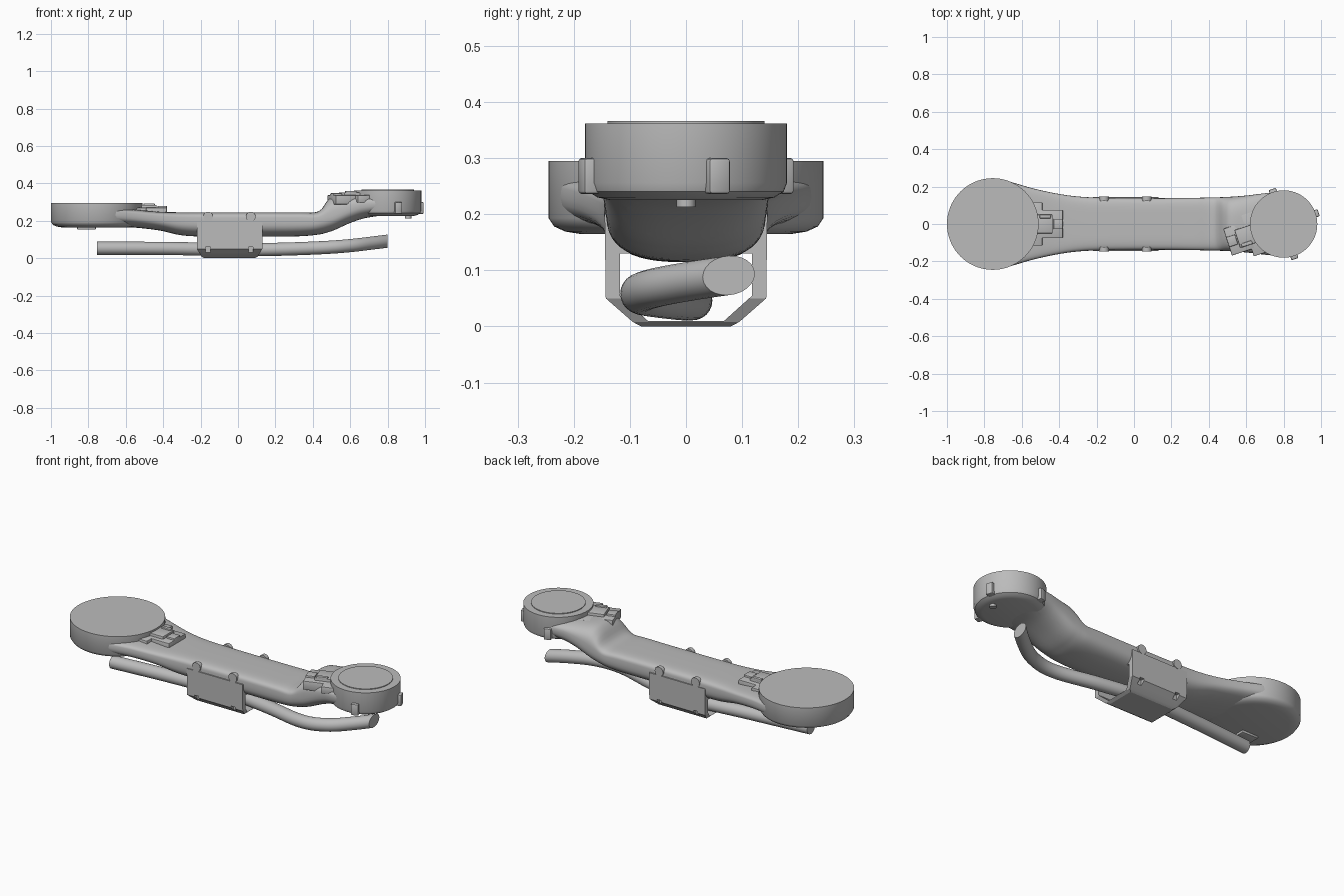
import bpy, bmesh, math
from mathutils import Matrix, Vector

if "Cube" in bpy.data.objects:
    bpy.data.objects.remove(bpy.data.objects["Cube"], do_unlink=True)

GREY = (0.5, 0.5, 0.5, 1)
grey = bpy.data.materials.new("light grey")
grey.use_nodes = True
grey.diffuse_color = GREY
grey.node_tree.nodes["Principled BSDF"].inputs["Base Color"].default_value = GREY


def finish(name, bm, angle=35):
    """Turn a bmesh into a named grey object, smooth below the given angle."""
    bmesh.ops.recalc_face_normals(bm, faces=bm.faces)
    mesh = bpy.data.meshes.new(name)
    bm.to_mesh(mesh)
    bm.free()
    mesh.materials.append(grey)
    obj = bpy.data.objects.new(name, mesh)
    bpy.context.collection.objects.link(obj)
    bpy.ops.object.select_all(action='DESELECT')
    obj.select_set(True)
    bpy.context.view_layer.objects.active = obj
    bpy.ops.object.shade_smooth_by_angle(angle=math.radians(angle))
    return obj


def skin(rings):
    """Bridge rings of points into a capped solid."""
    bm = bmesh.new()
    loops = [[bm.verts.new(p) for p in ring] for ring in rings]
    n = len(loops[0])
    for a, b in zip(loops, loops[1:]):
        for i in range(n):
            j = (i + 1) % n
            bm.faces.new((a[i], a[j], b[j], b[i]))
    bm.faces.new(loops[0])
    bm.faces.new(loops[-1])
    return bm


def drum(name, x, profile, sides=72):
    circle = [(math.cos(2 * math.pi * i / sides), math.sin(2 * math.pi * i / sides))
              for i in range(sides)]
    return finish(name, skin([[(x + r * c, r * s, z) for c, s in circle] for r, z in profile]))


def box(name, size, place, bevel=0.0):
    bm = bmesh.new()
    bmesh.ops.create_cube(bm, size=1, matrix=Matrix.Diagonal((*size, 1)))
    if bevel:
        bmesh.ops.bevel(bm, geom=bm.edges[:], offset=bevel, segments=2, affect='EDGES', profile=0.5)
    bm.transform(place)
    return finish(name, bm)


def rod(name, radius, depth, place, sides=24):
    bm = bmesh.new()
    bmesh.ops.create_cone(bm, cap_ends=True, segments=sides, radius1=radius, radius2=radius, depth=depth)
    bm.transform(place)
    return finish(name, bm)


def cut(obj, cutter):
    mod = obj.modifiers.new("cut", 'BOOLEAN')
    mod.operation = 'DIFFERENCE'
    mod.solver = 'EXACT'
    mod.object = cutter
    bpy.ops.object.select_all(action='DESELECT')
    obj.select_set(True)
    bpy.context.view_layer.objects.active = obj
    bpy.ops.object.modifier_apply(modifier=mod.name)
    bpy.data.objects.remove(cutter, do_unlink=True)
    bpy.ops.object.shade_smooth_by_angle(angle=math.radians(35))


def smooth_path(points, steps):
    """Catmull-Rom interpolation through points of any dimension."""
    pts = [points[0]] + points + [points[-1]]
    out = []
    for a, b, c, d in zip(pts, pts[1:], pts[2:], pts[3:]):
        for k in range(steps):
            t = k / steps
            out.append([0.5 * (2 * q + (r - p) * t + (2 * p - 5 * q + 4 * r - s) * t ** 2
                               + (3 * q - p - 3 * r + s) * t ** 3)
                        for p, q, r, s in zip(a, b, c, d)])
    return out + [list(points[-1])]


# Arm body: x, half width, top, bottom, squareness of the top
STATIONS = [(-0.74, 0.236, 0.275, 0.168, 5), (-0.66, 0.225, 0.27, 0.168, 5),
            (-0.55, 0.193, 0.26, 0.163, 5), (-0.42, 0.164, 0.248, 0.148, 5),
            (-0.3, 0.147, 0.245, 0.122, 5), (-0.15, 0.14, 0.245, 0.115, 5),
            (0.15, 0.138, 0.245, 0.115, 5), (0.33, 0.14, 0.245, 0.117, 5),
            (0.43, 0.142, 0.25, 0.126, 4), (0.48, 0.144, 0.31, 0.138, 3),
            (0.52, 0.146, 0.335, 0.152, 3), (0.6, 0.152, 0.337, 0.188, 3),
            (0.68, 0.162, 0.337, 0.214, 3), (0.78, 0.172, 0.337, 0.229, 3)]


def section(x, w, top, low, power, sides=48):
    mid = low + 0.6 * min(top - low, 0.13)
    ring = []
    for i in range(sides):
        a = 2 * math.pi * i / sides
        c, s = math.cos(a), math.sin(a)
        e = 2 / (power if s > 0 else 2.6)
        h = (top if s > 0 else low) - mid
        ring.append((x, w * math.copysign(abs(c) ** e, c), mid + abs(s) ** e * h))
    return ring


body = finish("arm_body", skin([section(*s) for s in smooth_path(STATIONS, 4)]), 40)

# Oval cable mouth under the small joint
mouth = Matrix.Translation((0.66, 0, 0.197)) @ Matrix.Diagonal((1, 0.112, 0.042, 1)) @ Matrix.Rotation(math.pi / 2, 4, 'Y')
cut(body, rod("mouth_cutter", 1, 0.27, mouth, 40))

# Joint drums
drum("large_joint", -0.755, [(0.19, 0.165), (0.215, 0.169), (0.235, 0.178), (0.245, 0.193), (0.245, 0.295)])
drum("small_joint", 0.8, [(0.135, 0.225), (0.158, 0.23), (0.174, 0.24), (0.18, 0.256), (0.18, 0.362)])
drum("small_joint_cap", 0.8, [(0.14, 0.35), (0.14, 0.366)])
rod("small_joint_pin", 0.017, 0.04, Matrix.Translation((0.91, 0, 0.233)))
box("large_joint_foot", (0.1, 0.06, 0.02), Matrix.Translation((-0.81, -0.1, 0.163)), 0.004)

# Lugs around the small joint
for n, deg in enumerate((-72, 18, 108)):
    turn = Matrix.Translation((0.8, 0, 0.268)) @ Matrix.Rotation(math.radians(deg), 4, 'Z')
    box(f"joint_lug_{n + 1}", (0.05, 0.04, 0.064), turn @ Matrix.Translation((0.172, 0, 0)), 0.006)


# Cable connectors pointing from each joint along the arm
def connector(name, x, z, deg, reach):
    turn = Matrix.Translation((x, 0, z)) @ Matrix.Rotation(math.radians(deg), 4, 'Z')
    parts = [("base", (0.13, 0.15, 0.05), (reach + 0.06, 0, -0.03)),
             ("collar", (0.07, 0.23, 0.04), (reach - 0.02, 0, -0.025)),
             ("block", (0.1, 0.1, 0.05), (reach + 0.02, 0, -0.015)),
             ("latch", (0.05, 0.055, 0.05), (reach + 0.1, 0, -0.02)),
             ("key", (0.06, 0.02, 0.02), (reach + 0.03, 0.04, 0.008))]
    for part, size, at in parts:
        box(f"{name}_{part}", size, turn @ Matrix.Translation(at), 0.004)


connector("large_connector", -0.755, 0.275, 0, 0.25)
connector("small_connector", 0.8, 0.342, 198, 0.19)

# Hollow clamp under the arm
MID = -0.045


def rect(hx, hy, z):
    return [(MID + sx * hx, sy * hy, z) for sx, sy in ((-1, -1), (1, -1), (1, 1), (-1, 1))]


clamp = finish("cable_clamp", skin([rect(0.135, 0.08, 0), rect(0.15, 0.095, 0.008),
                                    rect(0.175, 0.143, 0.05), rect(0.175, 0.145, 0.2)]), 20)
channel = [(-0.068, 0.01), (0.068, 0.01), (0.118, 0.055), (0.118, 0.13), (-0.118, 0.13), (-0.118, 0.055)]
cut(clamp, finish("channel_cutter", skin([[(x, y, z) for y, z in channel] for x in (-0.4, 0.3)])))
for x in (-0.16, 0.068):
    for side in (-1, 1):
        cut(clamp, box("notch_cutter", (0.026, 0.03, 0.03), Matrix.Translation((x, side * 0.136, 0.045))))
        rod("clamp_ear", 0.026, 0.022,
            Matrix.Translation((x, side * 0.135, 0.222)) @ Matrix.Rotation(math.pi / 2, 4, 'X'))

# Flexible hose, trimmed square at both ends
HOSE = [(-0.8, -0.045, 0.053), (-0.4, -0.01, 0.052), (-0.05, 0.012, 0.046), (0.2, -0.02, 0.047),
        (0.45, -0.08, 0.056), (0.6, -0.062, 0.067), (0.72, 0.01, 0.081), (0.85, 0.12, 0.097)]
path = [Vector(p) for p in smooth_path(HOSE, 8)]
rings = []
for i, p in enumerate(path):
    along = (path[min(i + 1, len(path) - 1)] - path[max(i - 1, 0)]).normalized()
    across = Vector((0, 0, 1)).cross(along).normalized()
    up = along.cross(across)
    rings.append([p + 0.035 * (math.cos(a) * across + math.sin(a) * up)
                  for a in (2 * math.pi * k / 24 for k in range(24))])
bm = skin(rings)
for x, way in ((-0.755, -1), (0.8, 1)):
    res = bmesh.ops.bisect_plane(bm, geom=bm.verts[:] + bm.edges[:] + bm.faces[:],
                                 plane_co=(x, 0, 0), plane_no=(way, 0, 0), clear_outer=True)
    bmesh.ops.holes_fill(bm, edges=[e for e in bm.edges if e.is_boundary])
finish("hose", bm)
